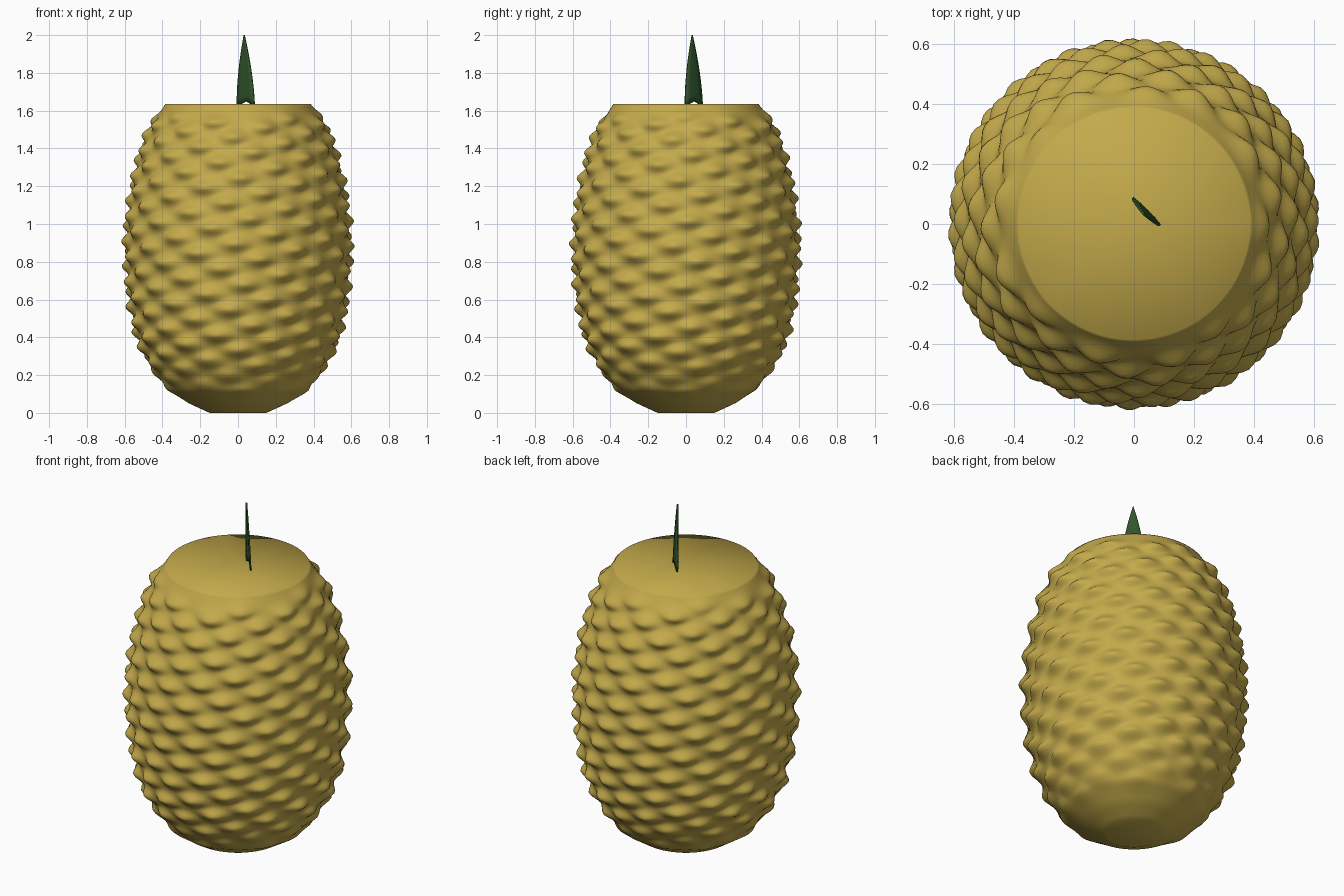
import bpy, math
from mathutils import Vector

if "Cube" in bpy.data.objects:
    bpy.data.objects.remove(bpy.data.objects["Cube"])


def material(name, rgb):
    m = bpy.data.materials.new(name)
    m.diffuse_color = (*rgb, 1)
    m.use_nodes = True
    m.node_tree.nodes["Principled BSDF"].inputs["Base Color"].default_value = m.diffuse_color
    return m


def add_mesh(name, verts, faces, mat):
    me = bpy.data.meshes.new(name)
    me.from_pydata(verts, [], faces)
    me.materials.append(mat)
    for p in me.polygons:
        p.use_smooth = True
    me.update()
    ob = bpy.data.objects.new(name, me)
    bpy.context.collection.objects.link(ob)
    return ob


rind = material("golden rind", (0.55, 0.40, 0.07))
green = material("dark leaf green", (0.03, 0.09, 0.025))

# Fruit outline without bumps: (z, radius)
PROFILE = [(0, .15), (.05, .26), (.12, .365), (.25, .455), (.4, .52), (.6, .562),
           (.85, .58), (1.0, .575), (1.2, .548), (1.4, .498), (1.55, .437), (1.635, .385)]


def radius(z):
    for (z0, r0), (z1, r1) in zip(PROFILE, PROFILE[1:]):
        if z <= z1:
            return r0 + (r1 - r0) * (z - z0) / (z1 - z0)
    return PROFILE[-1][1]


# Bumps set along a golden-angle spiral
GOLDEN = math.radians(137.508)
COUNT, LOW, HIGH = 235, .10, 1.59
bumps = [(i * GOLDEN, LOW + (HIGH - LOW) * i / (COUNT - 1)) for i in range(COUNT)]
SEG, RINGS, TOP = 160, 125, 1.635

verts, faces = [], []
for j in range(RINGS + 1):
    z = TOP * j / RINGS
    r = radius(z)
    near = [b for b in bumps if abs(b[1] - z) < .1]
    fade = min(1, max(0, z) / .35, (TOP - z) / .12 + .1)
    for i in range(SEG):
        a = math.tau * i / SEG
        h = 0
        for ba, bz in near:
            d = (a - ba + math.pi) % math.tau - math.pi
            h = max(h, math.exp(-(d * r / .065) ** 2 - ((z - bz) / .035) ** 2))
        rr = r + .043 * fade * h
        verts.append((rr * math.cos(a), rr * math.sin(a), z))
for j in range(RINGS):
    for i in range(SEG):
        k = (i + 1) % SEG
        faces.append((j * SEG + i, j * SEG + k, (j + 1) * SEG + k, (j + 1) * SEG + i))

# Flat ends closed with fans, smooth shaded like the sides
bottom, top = len(verts), len(verts) + 1
verts += [(0, 0, 0), (0, 0, TOP - .01)]
last = RINGS * SEG
for i in range(SEG):
    k = (i + 1) % SEG
    faces.append((bottom, k, i))
    faces.append((top, last + i, last + k))
add_mesh("fruit_body", verts, faces, rind)

# Single upright leaf standing diagonally on the top
across = Vector((1, -1, 0)).normalized()
out = Vector((1, 1, 0)).normalized()
lv, lf = [], []
N = 10
for j in range(N + 1):
    t = j / N
    w = .064 * (1 - t ** 1.7) + .0005
    for s in (-1, -.5, 0, .5, 1):
        base = 1.625 + .025 * (1 - abs(s))
        z = base + (2 - base) * t
        p = out * (.058 - .012 * t + .004 * (1 - s * s) * (1 - t)) + across * (s * w)
        lv.append((p.x, p.y, z))
for j in range(N):
    for i in range(4):
        a = j * 5 + i
        lf.append((a, a + 1, a + 6, a + 5))
leaf = add_mesh("crown_leaf", lv, lf, green)
mod = leaf.modifiers.new("thickness", "SOLIDIFY")
mod.thickness = .008
mod.offset = 0
